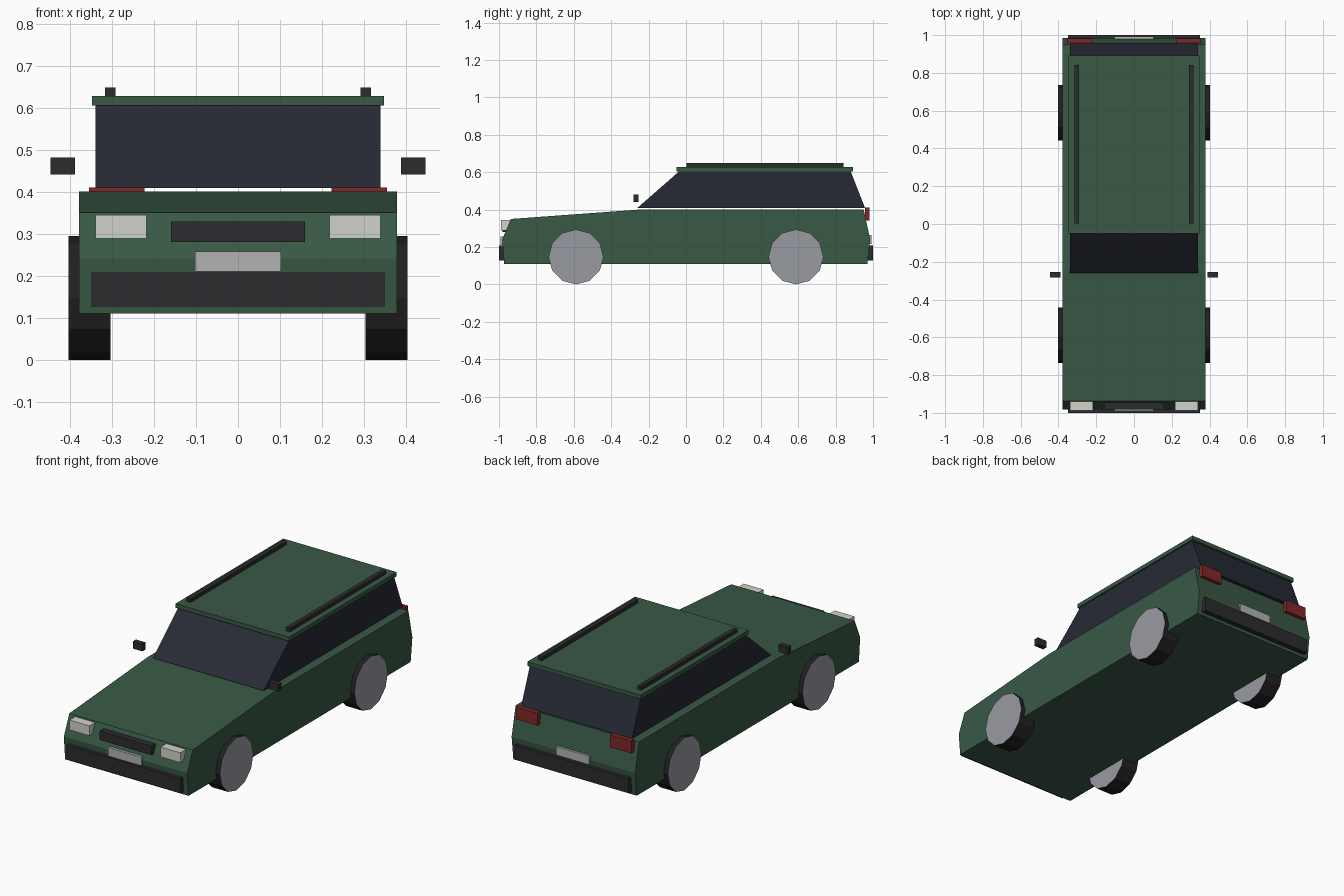
import bpy, bmesh, math
from mathutils import Matrix

if "Cube" in bpy.data.objects:
    bpy.data.objects.remove(bpy.data.objects["Cube"])


def mat(name, r, g, b):
    m = bpy.data.materials.new(name)
    m.diffuse_color = (r, g, b, 1)
    m.use_nodes = True
    m.node_tree.nodes["Principled BSDF"].inputs["Base Color"].default_value = m.diffuse_color
    return m


GREEN = mat("green_paint", 0.04, 0.10, 0.06)
GLASS = mat("dark_glass", 0.02, 0.023, 0.035)
TRIM = mat("dark_trim", 0.025, 0.025, 0.028)
TYRE = mat("tyre_rubber", 0.015, 0.015, 0.016)
HUB = mat("wheel_metal", 0.32, 0.33, 0.36)
LAMP = mat("lamp_white", 0.65, 0.65, 0.60)
RED = mat("lamp_red", 0.22, 0.02, 0.02)
PLATE = mat("plate_grey", 0.45, 0.45, 0.45)


def finish(name, bm, *materials):
    bmesh.ops.recalc_face_normals(bm, faces=bm.faces)
    me = bpy.data.meshes.new(name)
    bm.to_mesh(me)
    bm.free()
    for m in materials:
        me.materials.append(m)
    ob = bpy.data.objects.new(name, me)
    bpy.context.collection.objects.link(ob)
    return ob


def box(name, x, y, z, material):
    """Box from (min, max) ranges on each axis."""
    bm = bmesh.new()
    size = [b - a for a, b in (x, y, z)]
    mid = [(a + b) / 2 for a, b in (x, y, z)]
    bmesh.ops.create_cube(bm, size=1, matrix=Matrix.Translation(mid) @ Matrix.Diagonal((*size, 1)))
    return finish(name, bm, material)


def pair(name, x, y, z, material):
    """The same box on both sides of the car."""
    box(name + "_right", x, y, z, material)
    box(name + "_left", (-x[1], -x[0]), y, z, material)


def profile(name, points, half_width, material):
    """Side outline (y, z) extruded across the car."""
    bm = bmesh.new()
    face = bm.faces.new([bm.verts.new((-half_width, y, z)) for y, z in points])
    ext = bmesh.ops.extrude_face_region(bm, geom=[face], use_keep_orig=True)
    verts = [v for v in ext["geom"] if isinstance(v, bmesh.types.BMVert)]
    bmesh.ops.translate(bm, verts=verts, vec=(2 * half_width, 0, 0))
    return finish(name, bm, material)


def wheel(name, x, y, radius=0.147, width=0.10):
    bm = bmesh.new()
    place = (Matrix.Translation((x, y, radius)) @ Matrix.Rotation(math.pi / 2, 4, 'Y'))
    bmesh.ops.create_cone(bm, cap_ends=True, segments=12, radius1=radius,
                          radius2=radius, depth=width, matrix=place)
    for f in bm.faces:
        f.material_index = 1 if len(f.verts) > 4 else 0
    return finish(name, bm, TYRE, HUB)


# Body shell, glasshouse and roof
profile("body", [(-0.972, 0.11), (-0.983, 0.24), (-0.936, 0.35), (-0.25, 0.40),
                 (0.95, 0.40), (0.985, 0.24), (0.97, 0.11)], 0.378, GREEN)
profile("window_cabin", [(-0.26, 0.409), (-0.035, 0.606), (0.88, 0.606), (0.957, 0.409)],
        0.339, GLASS)
box("roof", (-0.347, 0.347), (-0.05, 0.892), (0.605, 0.628), GREEN)
pair("roof_rail", (0.292, 0.316), (0.003, 0.843), (0.628, 0.648), TRIM)

# Wheels
for end, y in (("front", -0.588), ("rear", 0.588)):
    for side, x in (("left", -0.353), ("right", 0.353)):
        wheel(f"{end}_{side}_wheel", x, y)

# Front fittings
box("front_bumper", (-0.349, 0.349), (-1.0, -0.965), (0.127, 0.208), TRIM)
box("grille", (-0.159, 0.159), (-0.982, -0.94), (0.28, 0.329), TRIM)
box("front_plate", (-0.102, 0.102), (-0.991, -0.965), (0.21, 0.257), PLATE)
pair("headlight", (0.218, 0.339), (-0.988, -0.935), (0.289, 0.344), LAMP)

# Rear fittings
box("rear_bumper", (-0.349, 0.349), (0.965, 1.0), (0.127, 0.208), TRIM)
box("rear_plate", (-0.102, 0.102), (0.97, 0.993), (0.216, 0.263), PLATE)
pair("tail_light", (0.222, 0.354), (0.957, 0.982), (0.342, 0.41), RED)

# Door mirrors
pair("door_mirror", (0.388, 0.446), (-0.282, -0.255), (0.441, 0.481), TRIM)
